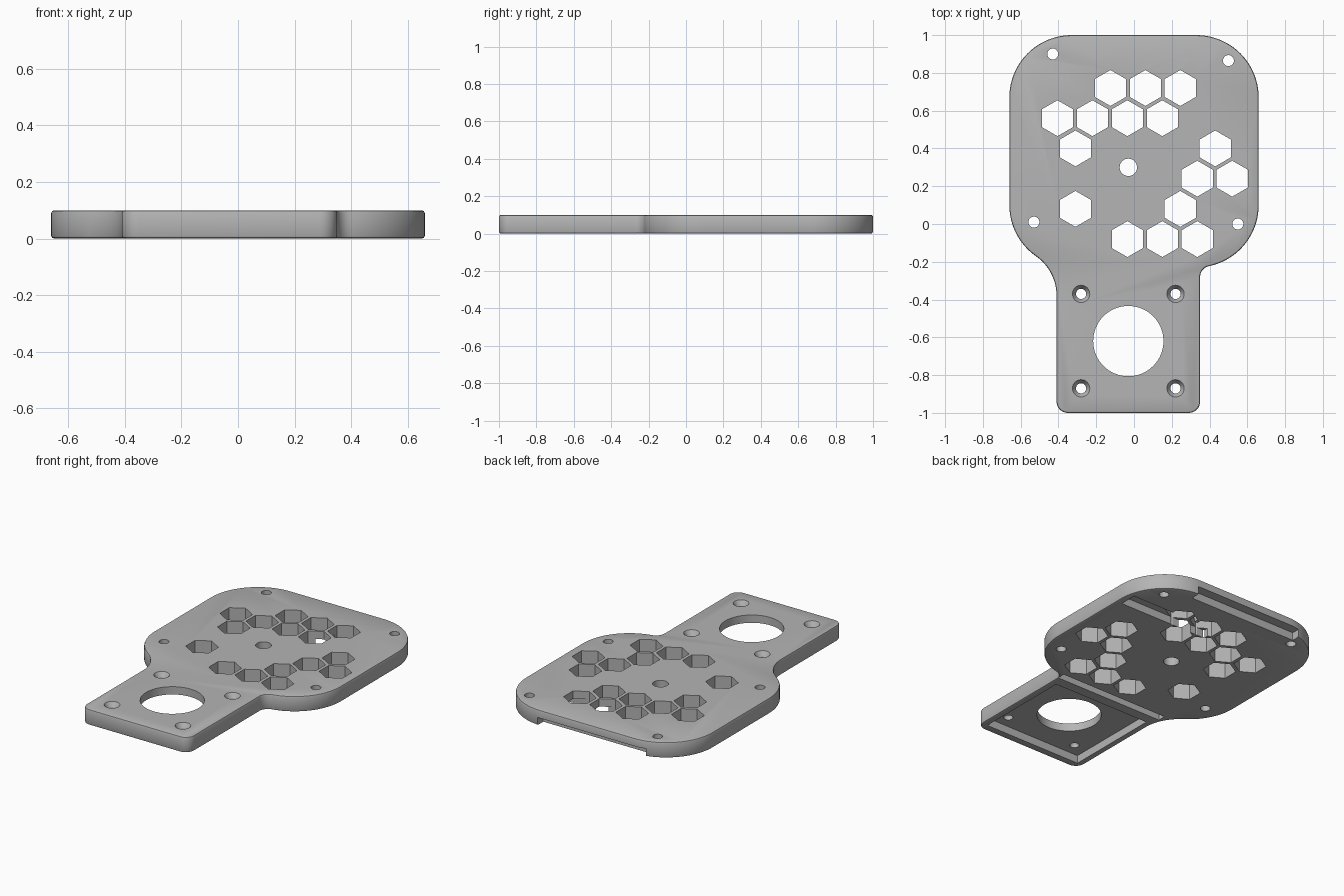
import bpy, bmesh, math
from mathutils import Matrix, Vector

cube = bpy.data.objects.get("Cube")
if cube:
    bpy.data.objects.remove(cube, do_unlink=True)

T = 0.1          # plate thickness
MID = -0.03      # centre line of neck and hole pattern

grey = bpy.data.materials.new("plain grey")
grey.use_nodes = True
colour = (0.46, 0.46, 0.46, 1)
grey.diffuse_color = colour
bsdf = next(n for n in grey.node_tree.nodes if n.type == 'BSDF_PRINCIPLED')
bsdf.inputs["Base Color"].default_value = colour


def arc(cx, cy, r, start, end, n):
    """Points along an arc, angles in degrees."""
    angles = [math.radians(start + (end - start) * i / n) for i in range(n + 1)]
    return [(cx + r * math.cos(a), cy + r * math.sin(a)) for a in angles]


def finish(bm, name):
    bmesh.ops.recalc_face_normals(bm, faces=bm.faces)
    mesh = bpy.data.meshes.new(name)
    bm.to_mesh(mesh)
    bm.free()
    mesh.materials.append(grey)
    ob = bpy.data.objects.new(name, mesh)
    bpy.context.collection.objects.link(ob)
    return ob


def prism(name, points, z0, z1, bevel=0):
    bm = bmesh.new()
    face = bm.faces.new([bm.verts.new((x, y, z0)) for x, y in points])
    ext = bmesh.ops.extrude_face_region(bm, geom=[face])
    top = [v for v in ext["geom"] if isinstance(v, bmesh.types.BMVert)]
    bmesh.ops.translate(bm, verts=top, vec=(0, 0, z1 - z0))
    if bevel:
        rims = [e for e in bm.edges if abs(e.verts[0].co.z - e.verts[1].co.z) < 1e-5]
        bmesh.ops.bevel(bm, geom=rims, offset=bevel, segments=2, profile=0.5,
                        affect='EDGES')
    return finish(bm, name)


# Plate outline: wide rounded body blending into a narrow neck
R = 0.33
left_turn = math.degrees(math.atan2(0.48, 0.336))
right_turn = math.degrees(math.atan2(0.38, -0.078))
outline = (
    arc(0.29, -0.94, 0.06, -90, 0, 8)
    + arc(0.408, -0.28, 0.058, 180, right_turn, 8)
    + arc(R, 0.1, R, right_turn - 180, 0, 20)
    + arc(R, 0.67, R, 0, 90, 22)
    + arc(-R, 0.67, R, 90, 180, 22)
    + arc(-R, 0.1, R, 180, 180 + left_turn, 16)
    + arc(-0.666, -0.38, 0.256, left_turn, 0, 14)
    + arc(-0.35, -0.94, 0.06, 180, 270, 8)
)
plate = prism("mounting_plate", outline, 0, T, 0.01)


def cut(cutter):
    """Subtract a cutter from the plate and discard it."""
    cutter.hide_render = True
    mod = plate.modifiers.new("cut", 'BOOLEAN')
    mod.operation = 'DIFFERENCE'
    mod.solver = 'EXACT'
    mod.object = cutter
    bpy.context.view_layer.objects.active = plate
    bpy.ops.object.modifier_apply(modifier=mod.name)
    bpy.data.objects.remove(cutter, do_unlink=True)


def cut_box(x0, x1, y0, y1, depth):
    cut(prism("recess_cutter", [(x0, y0), (x1, y0), (x1, y1), (x0, y1)], -0.05, depth))


def cut_hole(x, y, r, sides=32, turn=0):
    points = arc(x, y, r, turn, turn + 360, sides)[:-1]
    cut(prism("hole_cutter", points, -0.05, T + 0.05))


def cut_countersink(x, y, r_low, r_high, depth):
    bm = bmesh.new()
    slope = (r_high - r_low) / depth
    lift = 0.01
    bmesh.ops.create_cone(bm, cap_ends=True, segments=32, radius1=r_low,
                          radius2=r_high + slope * lift, depth=depth + lift,
                          matrix=Matrix.Translation(Vector((x, y, T + (lift - depth) / 2))))
    cut(finish(bm, "countersink_cutter"))


# Underside recesses: neck pocket, cross groove, side groove, back slot
cut_box(-0.37, 0.31, -0.95, -0.33, 0.05)
cut_box(-0.41, 0.35, -0.265, -0.215, 0.045)
cut_box(0.0, 0.62, 0.63, 0.74, 0.05)
cut_box(-0.41, 0.35, 0.94, 1.1, 0.05)

# Hexagonal openings, row by row
hex_rows = {
    0.72: (-0.125, 0.06, 0.245),
    0.56: (-0.405, -0.22, -0.035, 0.15),
    0.4: (-0.31, 0.43),
    0.24: (0.335, 0.52),
    0.08: (-0.31, 0.245),
    -0.08: (-0.035, 0.15, 0.335),
}
for y, xs in hex_rows.items():
    for x in xs:
        cut_hole(x, y, 0.095, 6, 30)

# Corner holes, centre hole and large neck opening
for x, y in ((-0.43, 0.9), (0.5, 0.865), (-0.53, 0.01), (0.55, 0.0)):
    cut_hole(x, y, 0.029, 24)
cut_hole(MID, 0.3, 0.046)
cut_hole(MID, -0.62, 0.186, 64)

# Countersunk screw holes around the neck opening
for sx in (-1, 1):
    for sy in (-1, 1):
        x, y = MID + 0.25 * sx, -0.62 + 0.25 * sy
        cut_hole(x, y, 0.027, 24)
        cut_countersink(x, y, 0.027, 0.046, 0.03)

# Smooth the curved walls, keep the rims crisp
for ob in bpy.context.selected_objects:
    ob.select_set(False)
plate.select_set(True)
bpy.context.view_layer.objects.active = plate
bpy.ops.object.shade_smooth_by_angle(angle=math.radians(25))
